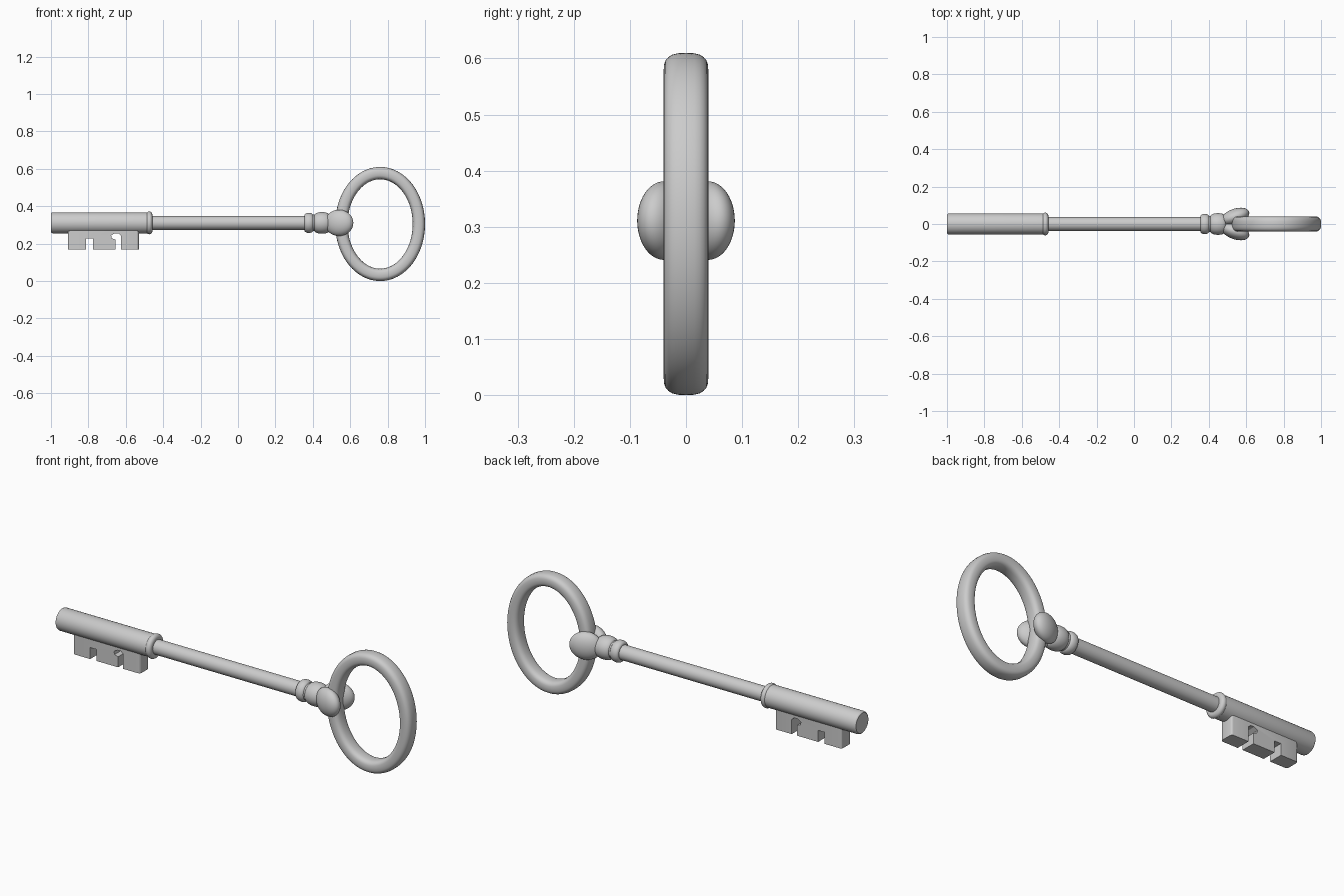
import bpy, bmesh
from math import sin, cos, pi, copysign, radians

if "Cube" in bpy.data.objects:
    bpy.data.objects.remove(bpy.data.objects["Cube"])

AXIS_Z = 0.311


def make_object(name, bm, angle=35):
    bmesh.ops.recalc_face_normals(bm, faces=bm.faces)
    mesh = bpy.data.meshes.new(name)
    bm.to_mesh(mesh)
    bm.free()
    ob = bpy.data.objects.new(name, mesh)
    bpy.context.collection.objects.link(ob)
    bpy.ops.object.select_all(action='DESELECT')
    ob.select_set(True)
    bpy.context.view_layer.objects.active = ob
    bpy.ops.object.shade_smooth_by_angle(angle=radians(angle))
    return ob


def lathe(name, profile, n=48):
    """Revolve (x, radius) points about the key's axis, with capped ends."""
    bm = bmesh.new()
    rings = [[bm.verts.new((x, r * cos(2 * pi * i / n), AXIS_Z + r * sin(2 * pi * i / n)))
              for i in range(n)] for x, r in profile]
    for a, b in zip(rings, rings[1:]):
        for i in range(n):
            j = (i + 1) % n
            bm.faces.new((a[i], a[j], b[j], b[i]))
    bm.faces.new(rings[0])
    bm.faces.new(rings[-1])
    return make_object(name, bm)


def bead(name, x0, x1, r0, r1, steps=12):
    """Collar with a rounded rim: r0 at the sides, r1 at the crest."""
    pts = []
    for k in range(steps + 1):
        a = pi * k / steps
        pts.append(((x0 + x1) / 2 - cos(a) * (x1 - x0) / 2, r0 + (r1 - r0) * sin(a)))
    lathe(name, pts)


# Shank, barrel and collars
lathe("shank", [(-0.50, 0.037), (0.50, 0.037)])
lathe("barrel", [(-1.0, 0.050), (-0.997, 0.054), (-0.991, 0.056), (-0.485, 0.056)])
bead("barrel_collar", -0.49, -0.458, 0.044, 0.061)
bead("outer_collar", 0.355, 0.402, 0.040, 0.054)
lathe("collar_neck", [(0.395, 0.044), (0.43, 0.044)])
bead("inner_collar", 0.408, 0.490, 0.040, 0.058)

# Bow: elliptical ring with a rounded-square section
bm = bmesh.new()
N, M, E = 96, 24, 2 / 2.8
rows = []
for i in range(N):
    t = 2 * pi * i / N
    cx, cz = 0.207 * cos(t), 0.272 * sin(t)
    nx, nz = cos(t) / 0.207, sin(t) / 0.272
    length = (nx * nx + nz * nz) ** 0.5
    nx, nz = nx / length, nz / length
    row = []
    for j in range(M):
        s = 2 * pi * j / M
        d = 0.033 * copysign(abs(cos(s)) ** E, cos(s))
        y = 0.040 * copysign(abs(sin(s)) ** E, sin(s))
        row.append(bm.verts.new((0.76 + cx + nx * d, y, 0.305 + cz + nz * d)))
    rows.append(row)
for i in range(N):
    a, b = rows[i], rows[(i + 1) % N]
    for j in range(M):
        k = (j + 1) % M
        bm.faces.new((a[j], a[k], b[k], b[j]))
make_object("bow_ring", bm, 60)

# Two splayed lobes gripping the ring
for side, name in ((-1, "front_lobe"), (1, "back_lobe")):
    bm = bmesh.new()
    bmesh.ops.create_uvsphere(bm, u_segments=40, v_segments=24, radius=1)
    tilt = side * radians(20)
    for v in bm.verts:
        x, y, z = v.co.x * 0.080, v.co.y * 0.042, v.co.z * 0.070
        v.co = (0.540 + x * cos(tilt) - y * sin(tilt),
                side * 0.039 + x * sin(tilt) + y * cos(tilt), AXIS_Z + z)
    make_object(name, bm, 60)

# Bit: notched outline extruded through y
outline = [(-0.91, 0.29), (-0.91, 0.168), (-0.813, 0.168), (-0.813, 0.227),
           (-0.776, 0.227), (-0.776, 0.168), (-0.655, 0.168), (-0.655, 0.222),
           (-0.675, 0.228), (-0.678, 0.243), (-0.660, 0.255), (-0.640, 0.255),
           (-0.626, 0.243), (-0.626, 0.168), (-0.53, 0.168), (-0.53, 0.29)]
bm = bmesh.new()
face = bm.faces.new([bm.verts.new((x, -0.037, z)) for x, z in outline])
ext = bmesh.ops.extrude_face_region(bm, geom=[face])
bmesh.ops.translate(bm, vec=(0, 0.074, 0),
                    verts=[g for g in ext["geom"] if isinstance(g, bmesh.types.BMVert)])
# Ease the outer vertical corners
ends = [e for e in bm.edges
        if all(abs(v.co.x - x) < 1e-4 for v in e.verts for x in [-0.91])
        or all(abs(v.co.x + 0.53) < 1e-4 for v in e.verts)]
ends = [e for e in ends if abs(e.verts[0].co.y - e.verts[1].co.y) < 1e-4]
bmesh.ops.bevel(bm, geom=ends, offset=0.012, segments=3, profile=0.5, affect='EDGES')
make_object("bit", bm, 30)
